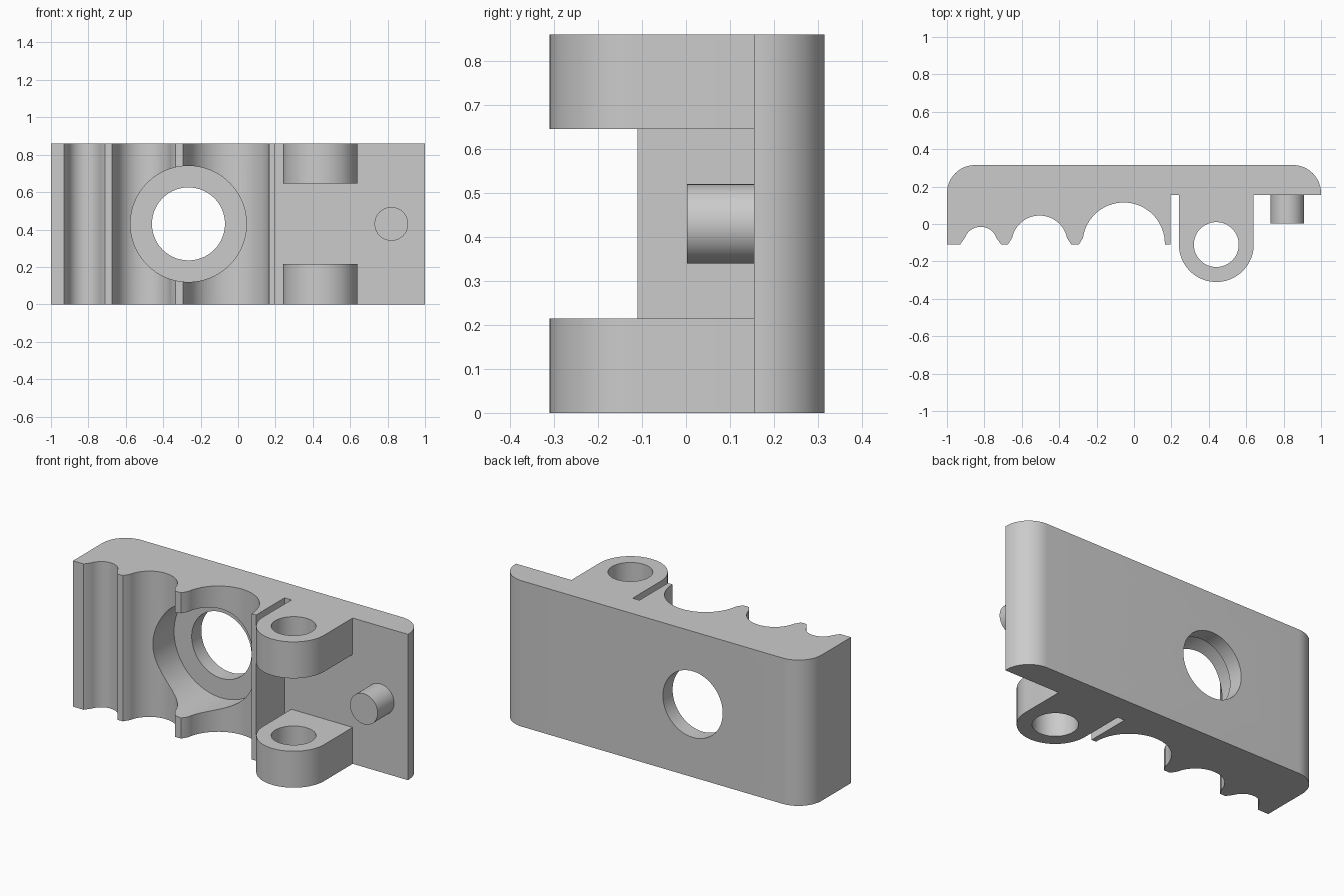
import bpy
import bmesh
from math import pi, cos, sin, radians, asin
from mathutils import Matrix

if "Cube" in bpy.data.objects:
    bpy.data.objects.remove(bpy.data.objects["Cube"])

HEIGHT = 0.86
MID = HEIGHT / 2
BACK, PLATE, FRONT = 0.315, 0.155, -0.11   # y levels

grey = bpy.data.materials.new("light_grey")
grey.use_nodes = True
colour = (0.6, 0.6, 0.6, 1)
grey.diffuse_color = colour
grey.node_tree.nodes["Principled BSDF"].inputs["Base Color"].default_value = colour


def finish(name, bm):
    bmesh.ops.recalc_face_normals(bm, faces=bm.faces)
    mesh = bpy.data.meshes.new(name)
    bm.to_mesh(mesh)
    bm.free()
    mesh.materials.append(grey)
    obj = bpy.data.objects.new(name, mesh)
    bpy.context.collection.objects.link(obj)
    return obj


def arc(cx, cy, r, start, end, steps=32):
    angles = [radians(start + (end - start) * i / steps) for i in range(steps + 1)]
    return [(cx + r * cos(a), cy + r * sin(a)) for a in angles]


def extrude(name, outline, z0, z1):
    bm = bmesh.new()
    face = bm.faces.new([bm.verts.new((x, y, z0)) for x, y in outline])
    moved = bmesh.ops.extrude_face_region(bm, geom=[face])["geom"]
    verts = [v for v in moved if isinstance(v, bmesh.types.BMVert)]
    bmesh.ops.translate(bm, verts=verts, vec=(0, 0, z1 - z0))
    return finish(name, bm)


def cylinder_y(name, x, z, r, y0, y1):
    bm = bmesh.new()
    place = Matrix.Translation((x, (y0 + y1) / 2, z)) @ Matrix.Rotation(pi / 2, 4, "X")
    bmesh.ops.create_cone(bm, cap_ends=True, segments=96, radius1=r, radius2=r,
                          depth=y1 - y0, matrix=place)
    return finish(name, bm)


def combine(target, other, operation):
    mod = target.modifiers.new(operation.lower(), "BOOLEAN")
    mod.operation = operation
    mod.solver = "EXACT"
    mod.object = other
    bpy.context.view_layer.objects.active = target
    bpy.ops.object.modifier_apply(modifier=mod.name)
    bpy.data.objects.remove(other)


def groove(cx, r, left_lip=True, right_lip=True):
    """Round groove, from its right rim to its left one, with sloping lips."""
    cy, lip = -0.105, 0.03
    rise = asin(lip / r) * 180 / pi
    points = arc(cx, cy, r, rise if right_lip else 0, 180 - rise if left_lip else 180)
    if right_lip:
        points.insert(0, (cx + r + 0.02, FRONT))
    if left_lip:
        points.append((cx - r - 0.02, FRONT))
    return points


# Body: rounded back corners, thin plate at one end, three grooves at the other
outline = arc(0.85, 0.165, 0.15, 0, 90, 16) + arc(-0.85, 0.165, 0.15, 90, 180, 16)
outline += [(-1, FRONT)]
outline += list(reversed(
    [(0.195, PLATE), (0.195, FRONT), (0.165, FRONT)]
    + groove(-0.055, 0.22, right_lip=False)
    + groove(-0.505, 0.15)
    + groove(-0.82, 0.09)))
outline += [(1, PLATE)]
body = extrude("clamp_body", outline, 0, HEIGHT)

# Stepped bore through the body
combine(body, cylinder_y("counterbore", -0.265, MID, 0.31, -0.5, 0.225), "DIFFERENCE")
combine(body, cylinder_y("through_hole", -0.265, MID, 0.195, -0.5, 0.5), "DIFFERENCE")

# Pair of hinge lugs with pin holes
for name, z0, z1 in (("lower_lug", 0, 0.215), ("upper_lug", 0.645, HEIGHT)):
    lug_outline = arc(0.44, FRONT, 0.2, 180, 360, 48) + [(0.64, 0.2), (0.24, 0.2)]
    lug = extrude(name, lug_outline, z0, z1)
    hole = extrude("lug_hole", arc(0.44, FRONT, 0.12, 0, 354, 59), z0 - 0.1, z1 + 0.1)
    combine(lug, hole, "DIFFERENCE")
    combine(body, lug, "UNION")

# Locating peg on the thin plate
peg = cylinder_y("locating_peg", 0.82, MID, 0.09, 0.002, PLATE + 0.01)

# Smooth curved walls, keep edges crisp
for obj in (body, peg):
    bpy.ops.object.select_all(action="DESELECT")
    obj.select_set(True)
    bpy.context.view_layer.objects.active = obj
    bpy.ops.object.shade_smooth_by_angle(angle=radians(25))
